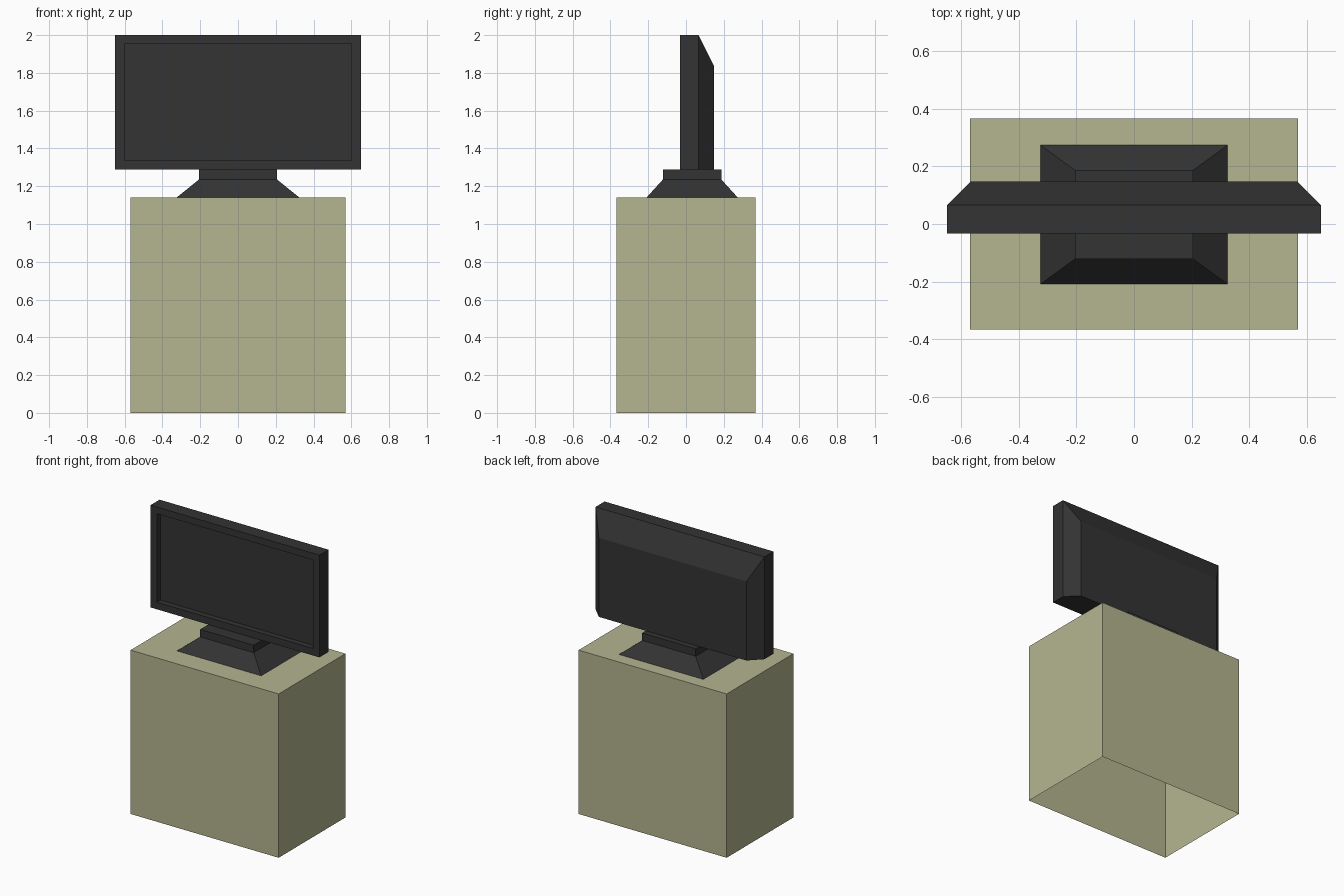
import bpy
import bmesh

if "Cube" in bpy.data.objects:
    bpy.data.objects.remove(bpy.data.objects["Cube"])


def material(name, rgb):
    m = bpy.data.materials.new(name)
    m.diffuse_color = (*rgb, 1)
    m.use_nodes = True
    m.node_tree.nodes["Principled BSDF"].inputs["Base Color"].default_value = m.diffuse_color
    return m


def z_ring(half_x, y0, y1, z):
    return [(-half_x, y0, z), (half_x, y0, z), (half_x, y1, z), (-half_x, y1, z)]


def y_ring(half_x, z0, z1, y):
    return [(-half_x, y, z0), (half_x, y, z0), (half_x, y, z1), (-half_x, y, z1)]


def loft(name, rings, mat, cap_start=True):
    """Skin a stack of rectangles; the last one is always capped."""
    bm = bmesh.new()
    loops = [[bm.verts.new(p) for p in ring] for ring in rings]
    for a, b in zip(loops, loops[1:]):
        for i in range(4):
            j = (i + 1) % 4
            bm.faces.new((a[i], a[j], b[j], b[i]))
    bm.faces.new(loops[-1])
    if cap_start:
        bm.faces.new(loops[0])
    bmesh.ops.recalc_face_normals(bm, faces=bm.faces)
    mesh = bpy.data.meshes.new(name)
    bm.to_mesh(mesh)
    bm.free()
    mesh.materials.append(mat)
    obj = bpy.data.objects.new(name, mesh)
    bpy.context.collection.objects.link(obj)
    return obj


khaki = material("khaki", (0.46, 0.46, 0.28))
black = material("black_plastic", (0.033, 0.033, 0.033))

# Cabinet: hollow box, open underneath
loft("cabinet", [z_ring(0.57, -0.367, 0.367, 0),
                 z_ring(0.57, -0.367, 0.367, 1.14)], khaki, cap_start=False)

# Stand: sloped foot with a straight neck
loft("television_stand", [z_ring(0.325, -0.209, 0.274, 1.14),
                          z_ring(0.206, -0.122, 0.187, 1.236),
                          z_ring(0.206, -0.122, 0.187, 1.288)], black, cap_start=False)

# Television: recessed screen, frame, slab sides, tapered back
loft("television", [y_ring(0.602, 1.337, 1.953, 0.007),
                    y_ring(0.602, 1.337, 1.953, -0.033),
                    y_ring(0.65, 1.288, 2.0, -0.033),
                    y_ring(0.65, 1.288, 2.0, 0.066),
                    y_ring(0.568, 1.288, 1.838, 0.147)], black)
